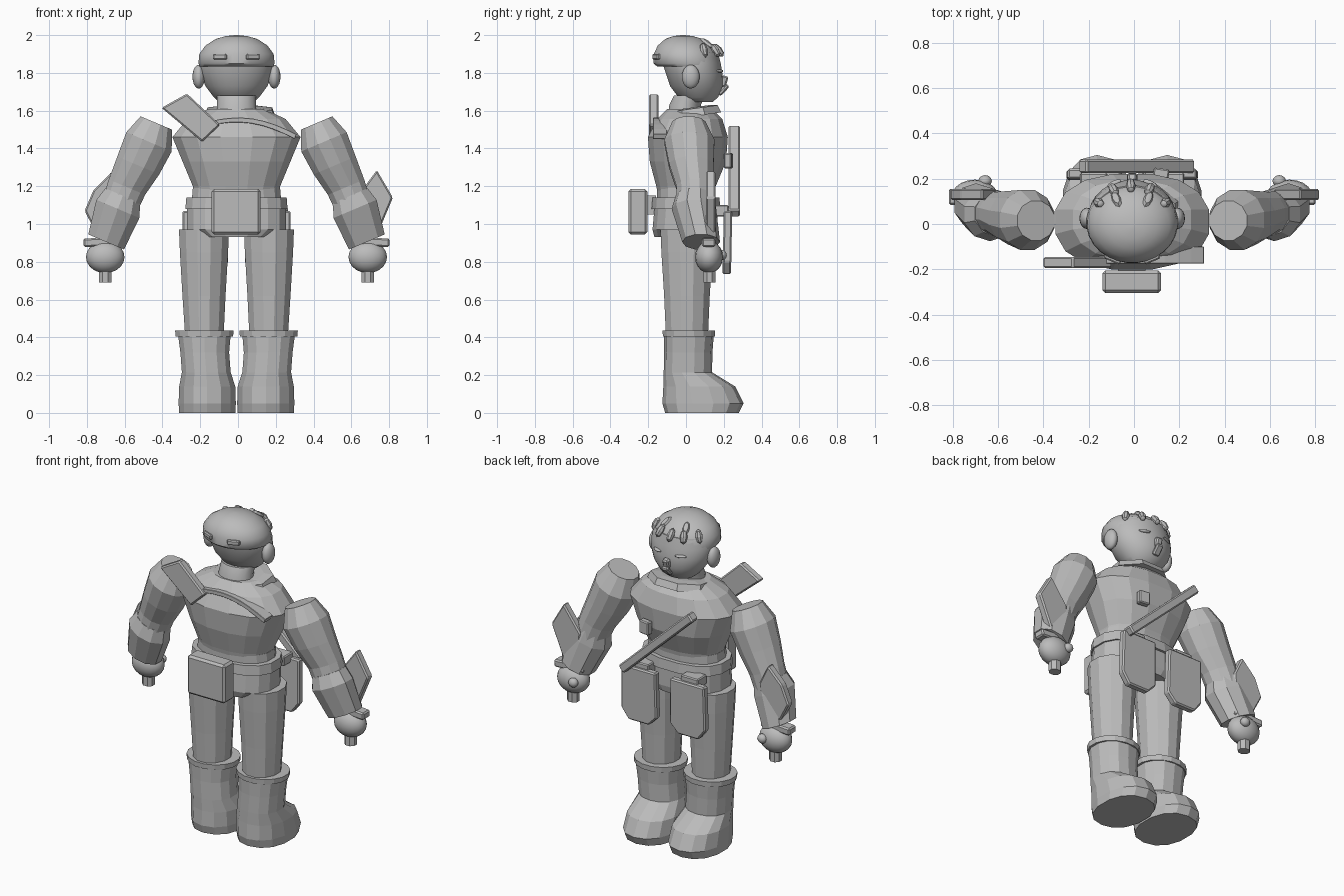
import bpy, bmesh, math
from mathutils import Vector, Matrix

CX = -0.008  # symmetry plane of the figure
grey = bpy.data.materials.new("plain grey")
grey.diffuse_color = (0.5, 0.5, 0.5, 1)


def finish(name, bm, smooth=None):
    bmesh.ops.recalc_face_normals(bm, faces=bm.faces)
    me = bpy.data.meshes.new(name)
    bm.to_mesh(me)
    bm.free()
    me.materials.append(grey)
    ob = bpy.data.objects.new(name, me)
    bpy.context.collection.objects.link(ob)
    if smooth:
        bpy.ops.object.select_all(action='DESELECT')
        ob.select_set(True)
        bpy.context.view_layer.objects.active = ob
        bpy.ops.object.shade_smooth_by_angle(angle=math.radians(smooth))
    return ob


def loft(name, rings, sides=12, tilt=0.0, power=1.0, smooth=None):
    """Skin rings (x, y, z, rx, ry); tilt turns them about y, power < 1 squares them."""
    bm, rows = bmesh.new(), []
    rot = Matrix.Rotation(tilt, 3, 'Y')
    for x, y, z, rx, ry in rings:
        row = []
        for i in range(sides):
            a = math.tau * (i + 0.5) / sides
            c, s = math.cos(a), math.sin(a)
            p = Vector((rx * math.copysign(abs(c) ** power, c),
                        ry * math.copysign(abs(s) ** power, s), 0))
            row.append(bm.verts.new(Vector((x, y, z)) + rot @ p))
        rows.append(row)
    for a, b in zip(rows, rows[1:]):
        for i in range(sides):
            j = (i + 1) % sides
            bm.faces.new((a[i], a[j], b[j], b[i]))
    bm.faces.new(rows[0])
    bm.faces.new(rows[-1])
    return finish(name, bm, smooth)


def ball(name, c, r, rot=(0, 0, 0), seg=20):
    bm = bmesh.new()
    bmesh.ops.create_uvsphere(bm, u_segments=seg, v_segments=seg // 2, radius=1)
    ob = finish(name, bm, 40)
    ob.location, ob.scale, ob.rotation_euler = c, r, rot
    return ob


def box(name, c, size, rot=(0, 0, 0), bevel=0.0):
    bm = bmesh.new()
    bmesh.ops.create_cube(bm, size=1)
    bmesh.ops.scale(bm, vec=size, verts=bm.verts)
    if bevel:
        bmesh.ops.bevel(bm, geom=bm.edges[:], offset=bevel, segments=1, affect='EDGES')
    ob = finish(name, bm)
    ob.location, ob.rotation_euler = c, rot
    return ob


def plate(name, pts, y0, y1, bevel=0.008, lean=0.0):
    """Extruded x-z outline between two depths; lean shifts y with height."""
    bm = bmesh.new()
    f = bm.faces.new([bm.verts.new((x, y0, z)) for x, z in pts])
    ext = bmesh.ops.extrude_face_region(bm, geom=[f])
    bmesh.ops.translate(bm, vec=(0, y1 - y0, 0),
                        verts=[v for v in ext['geom'] if isinstance(v, bmesh.types.BMVert)])
    zt = max(z for _, z in pts)
    for v in bm.verts:
        v.co.y += lean * (v.co.z - zt)
    bmesh.ops.bevel(bm, geom=bm.edges[:], offset=bevel, segments=1, affect='EDGES')
    return finish(name, bm)


# Head, tapering to the chin, with an overhanging hair cap
loft("head", [(CX, 0.07, 1.645, 0.09, 0.07), (CX, 0.065, 1.67, 0.12, 0.105),
              (CX, 0.055, 1.73, 0.165, 0.14), (CX, 0.045, 1.79, 0.19, 0.15),
              (CX, 0.03, 1.85, 0.195, 0.155), (CX, 0.02, 1.91, 0.18, 0.15)], 28, smooth=40)
loft("hair_cap", [(CX, 0.015, 1.835, 0.196, 0.17), (CX, 0.005, 1.85, 0.203, 0.178),
                  (CX, 0, 1.90, 0.198, 0.172), (CX, -0.005, 1.945, 0.165, 0.145),
                  (CX, -0.01, 1.98, 0.11, 0.1), (CX, -0.015, 1.995, 0.055, 0.05),
                  (CX, -0.015, 2.0, 0.01, 0.01)], 28, smooth=50)
loft("neck", [(CX, -0.01, 1.55, 0.11, 0.09), (CX, -0.005, 1.63, 0.105, 0.085),
              (CX, 0.02, 1.68, 0.105, 0.085)], 16, smooth=40)

# Hair tufts, brow and facial details
for i, a in enumerate((-58, -28, -2, 26, 58)):
    t = math.radians(a)
    ball("hair_tuft_%d" % i, (CX + 0.175 * math.sin(t), 0.01 + 0.16 * math.cos(t), 1.92),
         (0.022, 0.022, 0.042), (0.7 * math.cos(t), 0, -t), 8)
for s in (-1, 1):
    ball("ear", (CX + s * 0.2, 0.025, 1.78), (0.033, 0.047, 0.063))
    ball("eye", (CX + s * 0.08, 0.178, 1.81), (0.036, 0.014, 0.009), (0, 0, -s * 0.45), 10)
    box("back_tab", (CX + s * 0.085, -0.152, 1.885), (0.075, 0.03, 0.03), (0, 0, s * 0.4), 0.006)
    ball("crown_tuft", (CX + s * 0.07, 0.11, 1.955), (0.02, 0.045, 0.018), (-0.6, 0, -s * 0.4), 8)
box("nose", (CX, 0.2, 1.755), (0.04, 0.035, 0.06), (-0.3, 0, 0), 0.008)
box("chin_tuft", (CX, 0.198, 1.71), (0.045, 0.025, 0.07), (-0.75, 0, 0), 0.008)

# Torso, collar and shoulder band
loft("torso", [(CX, 0, 1.15, 0.225, 0.15), (CX, 0, 1.20, 0.235, 0.16),
               (CX, 0.01, 1.33, 0.29, 0.205), (CX, 0.01, 1.46, 0.345, 0.215),
               (CX, 0.02, 1.555, 0.265, 0.175), (CX, 0.02, 1.61, 0.15, 0.12)], 16, power=0.85)
collar = loft("collar", [(0, 0, -0.035, 0.2, 0.16), (0, 0, 0.005, 0.185, 0.145),
                         (0, 0, 0.012, 0.13, 0.1)], 8)
collar.location, collar.rotation_euler = (0.01, 0.035, 1.605), (0.14, 0, 0)
N = 8
upper = [(-0.15 + 0.46 * i / N, 1.545 + 0.03 * math.sin(math.pi * i / N) - 0.07 * (i / N) ** 2)
         for i in range(N + 1)]
plate("shoulder_band", upper + [(x - 0.01, z - 0.025) for x, z in reversed(upper)],
      -0.175, -0.10, 0.002)

# Waist, belt and hips
loft("waist", [(CX, 0, 1.07, 0.245, 0.155), (CX, 0, 1.19, 0.235, 0.155)], 16, power=0.85)
loft("belt", [(CX, 0, 1.08, 0.275, 0.185), (CX, 0, 1.14, 0.27, 0.18)], 16, power=0.85)
loft("hips", [(CX, -0.005, 0.93, 0.2, 0.165), (CX, -0.005, 0.97, 0.265, 0.175),
              (CX, 0, 1.08, 0.265, 0.17)], 16, power=0.8)
box("back_pouch", (-0.01, -0.255, 1.065), (0.26, 0.1, 0.24), bevel=0.013)
box("pouch_mount", (-0.01, -0.19, 1.1), (0.12, 0.06, 0.1))

# Hilt slab on the back, diagonal baton and badge on the chest
plate("back_slab", [(-0.405, 1.615), (-0.27, 1.69), (-0.095, 1.525), (-0.19, 1.435)], -0.195, -0.145)
plate("baton", [(0.27, 1.075), (0.235, 1.035), (-0.245, 1.485), (-0.21, 1.525)], 0.225, 0.285)
box("badge", (0.12, 0.225, 1.335), (0.07, 0.04, 0.08), (0, 0, -0.15), 0.006)

for s, side in ((-1, "left"), (1, "right")):
    def X(x):
        return CX + s * x

    # Leg and boot
    loft(side + "_leg", [(X(0.17), 0.005, 0.40, 0.105, 0.115), (X(0.172), 0.005, 0.62, 0.118, 0.125),
                         (X(0.172), 0.005, 0.85, 0.132, 0.14), (X(0.172), 0.005, 0.97, 0.137, 0.145)], 12)
    loft(side + "_boot_cuff", [(X(0.17), 0.015, 0.405, 0.155, 0.14),
                               (X(0.17), 0.015, 0.437, 0.158, 0.142)], 16)
    loft(side + "_boot", [(X(0.155), 0.085, 0, 0.152, 0.195), (X(0.155), 0.09, 0.05, 0.155, 0.215),
                          (X(0.155), 0.07, 0.14, 0.152, 0.19), (X(0.16), 0.01, 0.215, 0.132, 0.128),
                          (X(0.168), 0.012, 0.32, 0.132, 0.128), (X(0.17), 0.015, 0.41, 0.142, 0.132)],
         14, power=0.9)
    # Hanging hip plate
    plate(side + "_hip_plate", [(X(0.05), 1.07), (X(0.285), 1.07), (X(0.29), 0.80), (X(0.24), 0.735),
                                (X(0.1), 0.735), (X(0.045), 0.79)], 0.2, 0.245, 0.008, 0.02)
    box(side + "_plate_hanger", (X(0.17), 0.18, 1.07), (0.12, 0.09, 0.06), bevel=0.006)
    # Arm with separate forearm guard
    tilt = s * -0.40
    loft(side + "_arm", [(X(0.425), 0.015, 1.535, 0.093, 0.09), (X(0.463), 0.018, 1.435, 0.135, 0.137),
                         (X(0.52), 0.028, 1.31, 0.125, 0.122), (X(0.58), 0.045, 1.195, 0.108, 0.1),
                         (X(0.625), 0.05, 1.08, 0.1, 0.1), (X(0.67), 0.08, 0.93, 0.08, 0.08)], 12, tilt)
    loft(side + "_forearm_guard", [(X(0.602), 0.045, 1.15, 0.105, 0.1), (X(0.628), 0.042, 1.08, 0.13, 0.118),
                                   (X(0.69), 0.08, 0.905, 0.108, 0.1)], 10, tilt)
    box(side + "_wrist_flange", (X(0.71), 0.12, 0.905), (0.2, 0.07, 0.045), (0, s * 0.05, 0), 0.008)
    ball(side + "_hand", (X(0.695), 0.122, 0.825), (0.102, 0.074, 0.085))
    ball(side + "_thumb", (X(0.65), 0.19, 0.835), (0.03, 0.026, 0.028), seg=12)
    loft(side + "_peg", [(X(0.695), 0.125, 0.69, 0.037, 0.034), (X(0.695), 0.125, 0.78, 0.037, 0.034)], 8)

# Forearm fins, set at slightly different angles
plate("right_fin", [(0.735, 1.285), (0.82, 1.14), (0.74, 0.95), (0.63, 0.98), (0.62, 1.13)], 0.105, 0.155)
plate("left_fin", [(-0.67, 1.275), (-0.765, 1.18), (-0.812, 1.07), (-0.75, 0.95), (-0.63, 0.98), (-0.61, 1.15)],
      0.105, 0.155)
